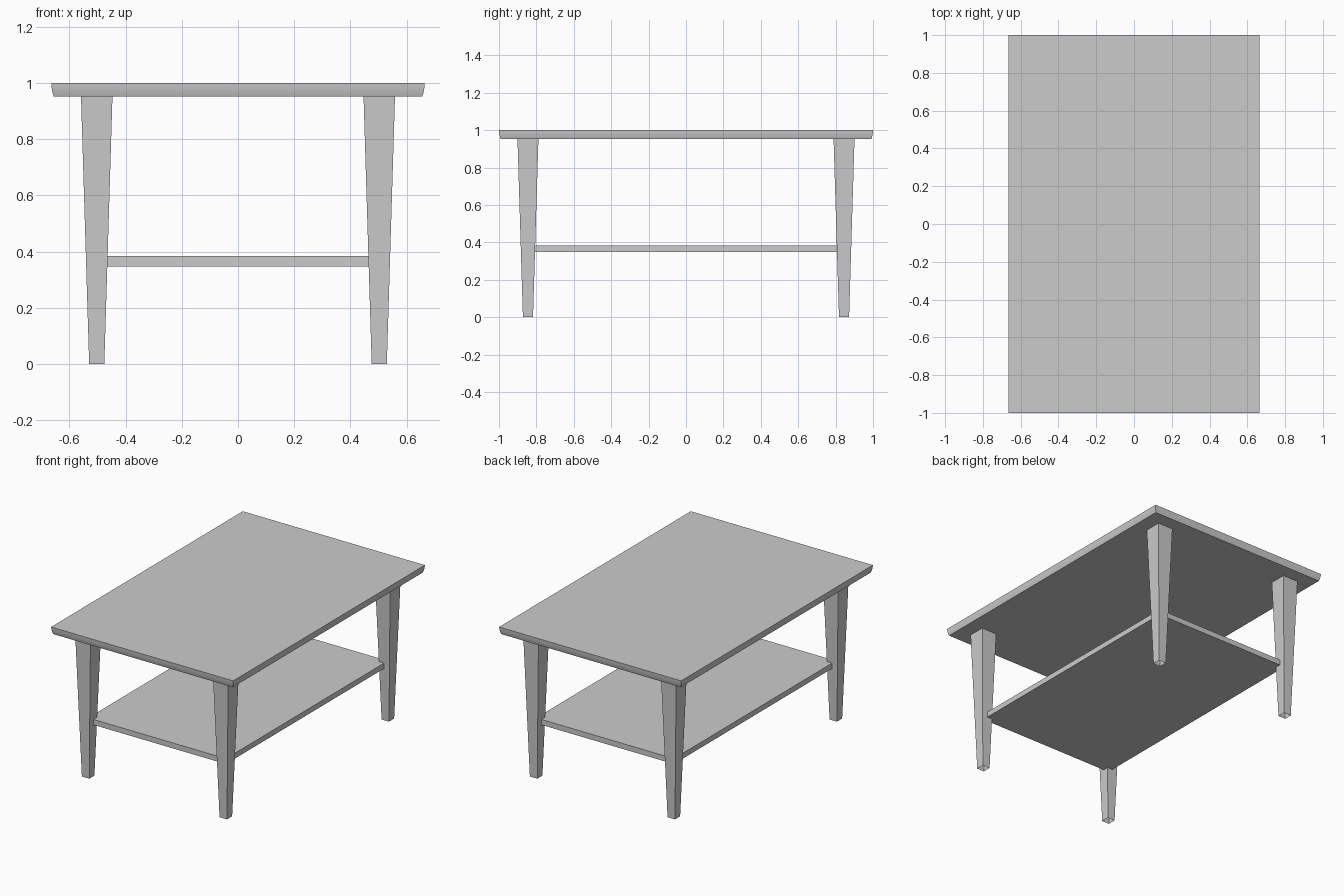
import bpy, bmesh, math

if "Cube" in bpy.data.objects:
    bpy.data.objects.remove(bpy.data.objects["Cube"])


def lofted_box(name, cx, cy, rings, capped=True):
    """Stack of rectangles (z, half_x, half_y), bottom to top."""
    bm = bmesh.new()
    loops = [[bm.verts.new((cx + sx * hx, cy + sy * hy, z))
              for sx, sy in ((-1, -1), (1, -1), (1, 1), (-1, 1))]
             for z, hx, hy in rings]
    for low, high in zip(loops, loops[1:]):
        for i in range(4):
            j = (i + 1) % 4
            bm.faces.new((low[i], low[j], high[j], high[i]))
    if capped:
        bm.faces.new(loops[0][::-1])
        bm.faces.new(loops[-1])
    mesh = bpy.data.meshes.new(name)
    bm.to_mesh(mesh)
    bm.free()
    obj = bpy.data.objects.new(name, mesh)
    bpy.context.collection.objects.link(obj)
    return obj


# Table top: edge curves gently inwards towards the underside
edge = [(0.952, 0.009), (0.961, 0.006), (0.971, 0.0035),
        (0.982, 0.0015), (1.0, 0.0)]
top = lofted_box("table_top", 0, 0,
                 [(z, 0.665 - inset, 1.0 - inset) for z, inset in edge])
bpy.context.view_layer.objects.active = top
top.select_set(True)
bpy.ops.object.shade_smooth_by_angle(angle=math.radians(30))
top.select_set(False)

# Lower shelf: corners sit at the leg centres
lofted_box("shelf", 0, 0, [(0.348, 0.503, 0.845), (0.384, 0.503, 0.845)])

# Tapered legs, open at the ends
for side, sx in (("left", -1), ("right", 1)):
    for end, sy in (("front", -1), ("back", 1)):
        lofted_box(f"{end}_{side}_leg", sx * 0.503, sy * 0.845,
                   [(0.0, 0.027, 0.027), (0.952, 0.056, 0.056)], capped=False)
